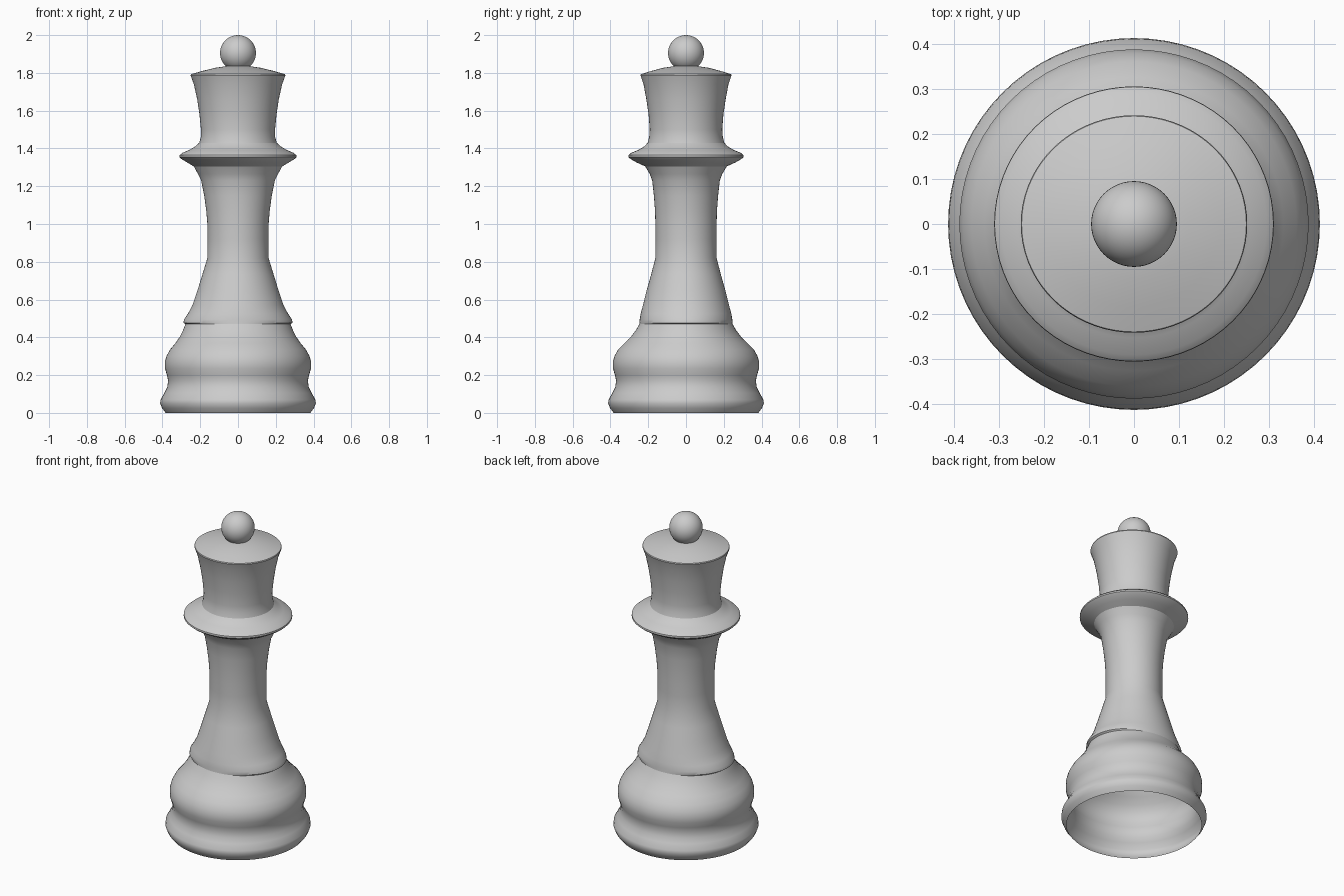
import bpy, bmesh, math

SEG = 72


def lathe(name, profile, angle=35):
    """Stack of slightly oval rings: (x radius, y radius, height)."""
    bm = bmesh.new()
    rings = []
    for rx, ry, z in profile:
        rings.append([bm.verts.new((rx * math.cos(2 * math.pi * i / SEG),
                                    ry * math.sin(2 * math.pi * i / SEG), z))
                      for i in range(SEG)])
    for a, b in zip(rings, rings[1:]):
        for i in range(SEG):
            j = (i + 1) % SEG
            bm.faces.new((a[i], a[j], b[j], b[i]))
    mesh = bpy.data.meshes.new(name)
    bm.to_mesh(mesh)
    bm.free()
    obj = bpy.data.objects.new(name, mesh)
    bpy.context.collection.objects.link(obj)
    bpy.ops.object.select_all(action='DESELECT')
    obj.select_set(True)
    bpy.context.view_layer.objects.active = obj
    bpy.ops.object.shade_smooth_by_angle(angle=math.radians(angle))
    return obj


# Hollow base, open underneath, with the bulge above the foot
lathe("base", [
    (.383, .383, 0), (.402, .402, .025), (.412, .412, .05), (.41, .41, .07),
    (.39, .39, .105), (.375, .375, .135), (.37, .37, .17), (.376, .376, .20),
    (.387, .387, .235), (.387, .387, .27), (.379, .379, .30),
    (.36, .36, .335), (.331, .325, .37), (.307, .29, .405),
    (.29, .264, .44), (.278, .247, .47)])

# Tapering stem with an oval lip at its foot
lathe("stem", [
    (.278, .247, .47), (.289, .246, .477), (.286, .245, .495),
    (.265, .24, .525), (.241, .228, .57), (.214, .208, .65),
    (.188, .184, .735), (.162, .162, .82), (.161, .161, .92),
    (.162, .162, 1.0), (.168, .164, 1.07), (.179, .17, 1.15),
    (.195, .179, 1.23), (.212, .192, 1.265), (.234, .216, 1.305)])

# Flared collar
lathe("collar", [
    (.234, .216, 1.305), (.268, .26, 1.325), (.298, .292, 1.343),
    (.31, .305, 1.354), (.309, .304, 1.364), (.294, .29, 1.377),
    (.258, .252, 1.392), (.228, .222, 1.41), (.205, .203, 1.43)])

# Crown with a shallow domed lid
lathe("crown", [
    (.205, .203, 1.43), (.197, .195, 1.46), (.196, .192, 1.50),
    (.204, .198, 1.58), (.216, .21, 1.66), (.234, .225, 1.74),
    (.251, .241, 1.787), (.249, .239, 1.793), (.19, .185, 1.81),
    (.12, .12, 1.827), (.06, .06, 1.836), (.02, .02, 1.837)])

# Ball finial
bpy.ops.mesh.primitive_uv_sphere_add(segments=48, ring_count=24, radius=.095,
                                     location=(0, 0, 1.905))
bpy.context.object.name = "finial_ball"
bpy.ops.object.shade_smooth()
